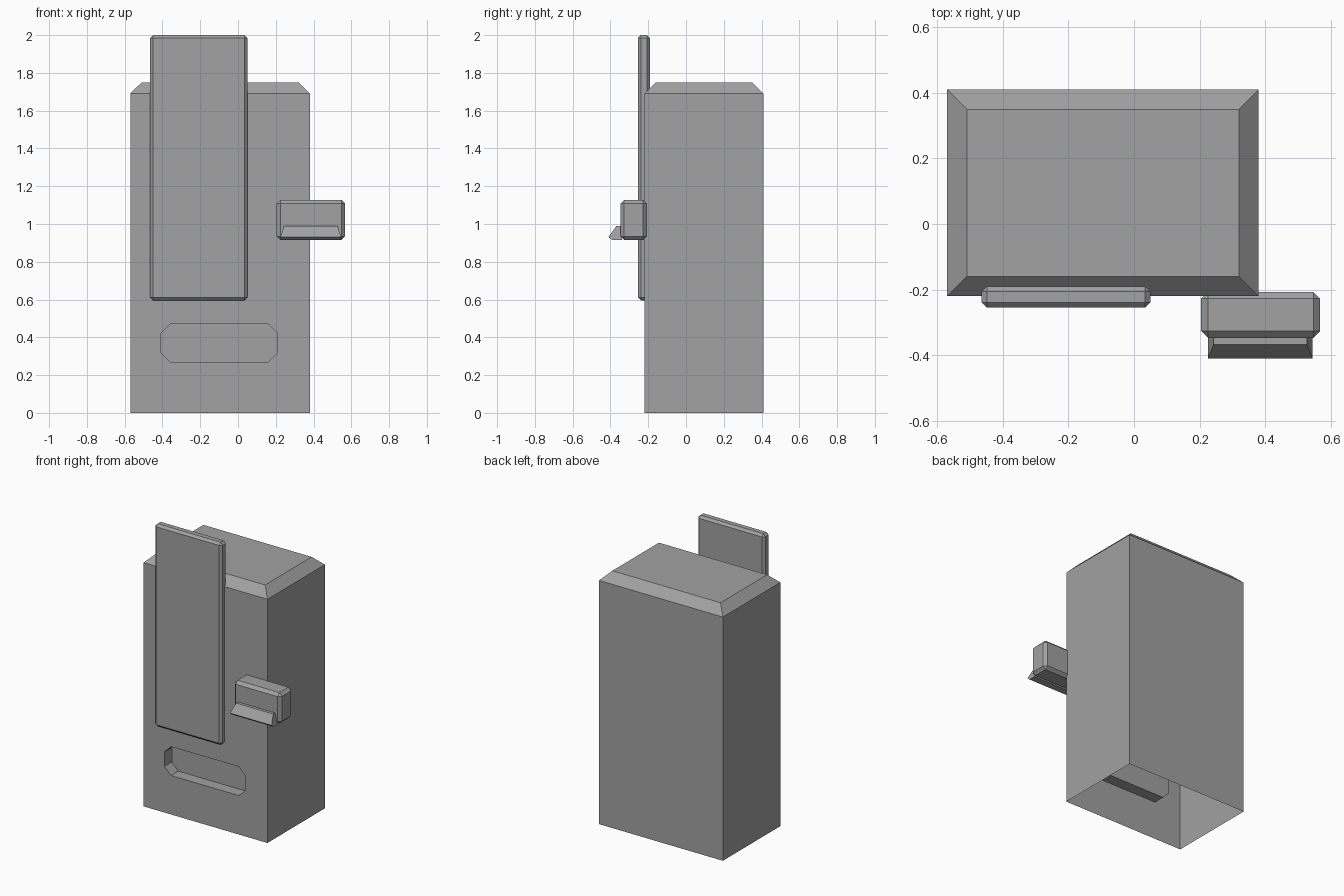
import bpy, bmesh

cube = bpy.data.objects.get("Cube")
if cube:
    bpy.data.objects.remove(cube, do_unlink=True)

grey = bpy.data.materials.new("mid_grey")
grey.use_nodes = True
colour = (0.36, 0.36, 0.36, 1)
grey.diffuse_color = colour
grey.node_tree.nodes["Principled BSDF"].inputs["Base Color"].default_value = colour


def finish(name, bm):
    mesh = bpy.data.meshes.new(name)
    bm.to_mesh(mesh)
    bm.free()
    mesh.materials.append(grey)
    obj = bpy.data.objects.new(name, mesh)
    bpy.context.collection.objects.link(obj)
    return obj


def box(bm, x, y, z):
    """Box between the given (low, high) pairs."""
    verts = bmesh.ops.create_cube(bm, size=1)["verts"]
    for v in verts:
        for i, (low, high) in enumerate((x, y, z)):
            v.co[i] = high if v.co[i] > 0 else low


def chamfer(bm, edges, width):
    bmesh.ops.bevel(bm, geom=edges, offset=width, offset_type='OFFSET',
                    segments=1, affect='EDGES', clamp_overlap=True)


def chamfered_box(name, x, y, z, width):
    bm = bmesh.new()
    box(bm, x, y, z)
    chamfer(bm, bm.edges[:], width)
    return finish(name, bm)


# Cabinet: hollow shell, open underneath, with a chamfered top
left, right, front, back, top = -0.57, 0.38, -0.22, 0.41, 1.75
bm = bmesh.new()
box(bm, (left, right), (front, back), (0, top))
chamfer(bm, [e for e in bm.edges if all(v.co.z > 1 for v in e.verts)], 0.06)
bm.normal_update()
removed = [f for f in bm.faces if f.normal.z < -0.9 or f.normal.y < -0.9]
bmesh.ops.delete(bm, geom=removed, context='FACES_ONLY')

# Front wall with an eight-sided tray recess pushed into it
x0, x1, z0, z1, c, depth = -0.41, 0.21, 0.27, 0.47, 0.05, 0.08
outline = [(x0 + c, z0), (x1 - c, z0), (x1, z0 + c), (x1, z1 - c),
           (x1 - c, z1), (x0 + c, z1), (x0, z1 - c), (x0, z0 + c)]
rim = [bm.verts.new((x, front, z)) for x, z in outline]
inner = [bm.verts.new((x, front + depth, z)) for x, z in outline]
wall_z = top - 0.06
corners = [bm.verts.new((x, front, z)) for x, z in
           ((left, 0), (right, 0), (right, wall_z), (left, wall_z))]
for i in range(4):
    j = (i + 1) % 4
    a, b = 2 * i, 2 * i + 1
    bm.faces.new((corners[i], corners[j], rim[b], rim[a]))
    bm.faces.new((corners[j], rim[(b + 1) % 8], rim[b]))
for i in range(8):
    j = (i + 1) % 8
    bm.faces.new((rim[i], rim[j], inner[j], inner[i]))
bm.faces.new(inner)
bmesh.ops.remove_doubles(bm, verts=bm.verts[:], dist=0.0005)
# Merge the coplanar wall pieces into two clean faces
bmesh.ops.recalc_face_normals(bm, faces=bm.faces[:])
finish("cabinet", bm)

# Tall display panel on the front
chamfered_box("display_panel", (-0.465, 0.05), (-0.255, -0.19), (0.596, 2.0), 0.016)

# Dispenser block overhanging the side
chamfered_box("dispenser_block", (0.205, 0.567), (-0.347, -0.207), (0.915, 1.128), 0.02)

# Sloping lip at the foot of the dispenser
profile = [(-0.34, 0.915, 0), (-0.39, 0.915, 0), (-0.41, 0.932, 0),
           (-0.368, 0.99, 0.018), (-0.34, 0.99, 0.018)]
bm = bmesh.new()
ends = [[bm.verts.new((0.385 + s * (0.16 - inset), y, z)) for y, z, inset in profile]
        for s in (-1, 1)]
for end in ends:
    bm.faces.new(end)
for i in range(5):
    j = (i + 1) % 5
    bm.faces.new((ends[0][i], ends[0][j], ends[1][j], ends[1][i]))
bmesh.ops.recalc_face_normals(bm, faces=bm.faces[:])
finish("dispenser_lip", bm)
